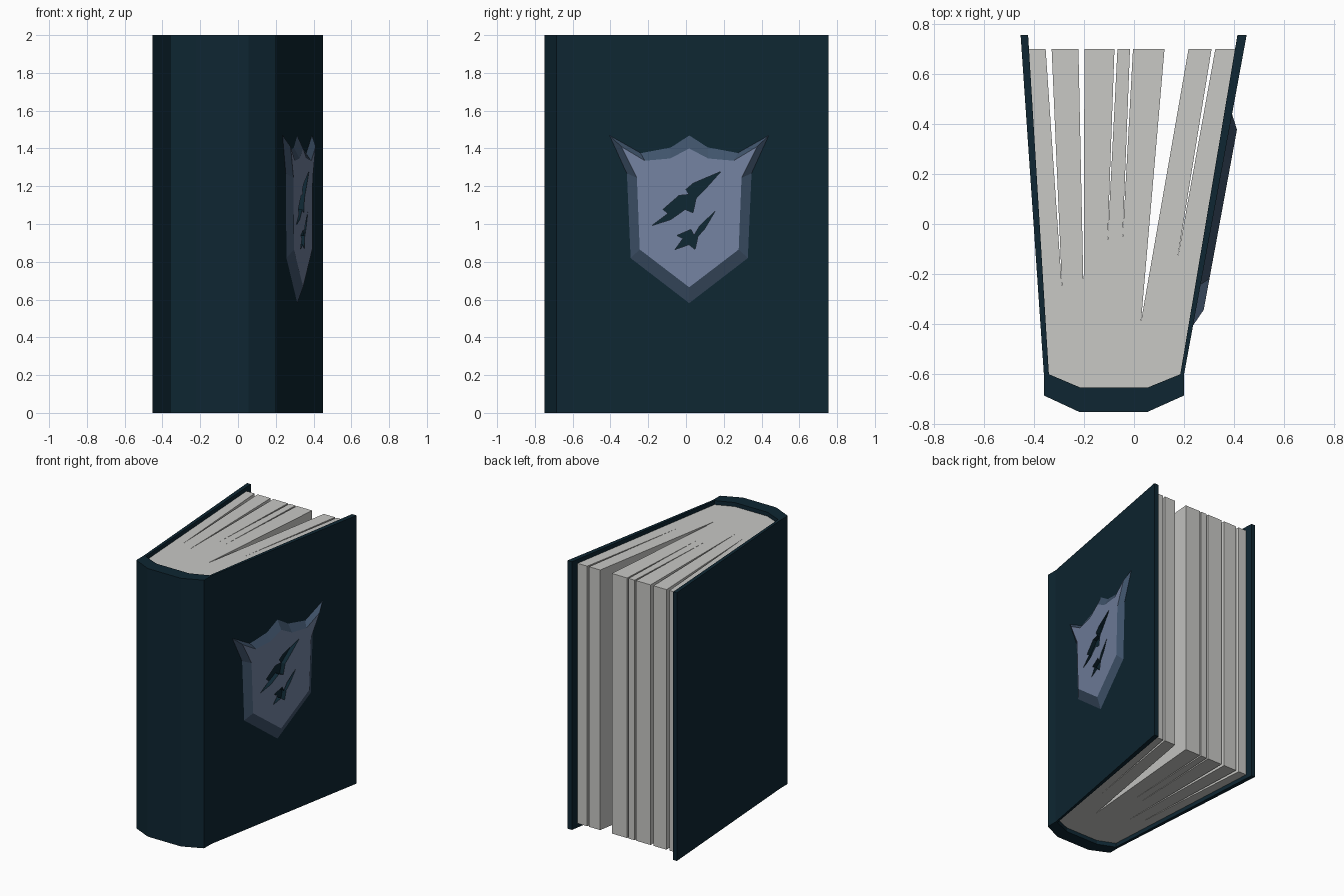
import bpy, bmesh

if "Cube" in bpy.data.objects:
    bpy.data.objects.remove(bpy.data.objects["Cube"])


def material(name, rgb):
    m = bpy.data.materials.new(name)
    m.diffuse_color = (*rgb, 1)
    m.use_nodes = True
    m.node_tree.nodes["Principled BSDF"].inputs["Base Color"].default_value = m.diffuse_color
    return m


COVER = material("dark teal cover", (0.0044, 0.0194, 0.0319))
PAPER = material("grey paper", (0.578, 0.578, 0.558))
FACE = material("steel blue", (0.171, 0.224, 0.352))
RIM = material("dark steel blue", (0.050, 0.086, 0.145))


def finish(name, bm, mats):
    bmesh.ops.recalc_face_normals(bm, faces=bm.faces)
    me = bpy.data.meshes.new(name)
    bm.to_mesh(me)
    bm.free()
    for m in mats:
        me.materials.append(m)
    ob = bpy.data.objects.new(name, me)
    bpy.context.collection.objects.link(ob)
    return ob


def loft(name, bottom, top, mats, side=0, cap=0):
    """Solid between two matching outlines."""
    bm = bmesh.new()
    a = [bm.verts.new(p) for p in bottom]
    b = [bm.verts.new(p) for p in top]
    bm.faces.new(a).material_index = side
    bm.faces.new(b).material_index = cap
    for i in range(len(a)):
        j = (i + 1) % len(a)
        bm.faces.new((a[i], a[j], b[j], b[i])).material_index = side
    return finish(name, bm, mats)


def upright(name, outline, z0, z1, mat):
    return loft(name, [(x, y, z0) for x, y in outline],
                [(x, y, z1) for x, y in outline], [mat])


# Cover boards and faceted spine
upright("left_board", [(-0.36, -0.60), (-0.34, -0.60), (-0.423, 0.755), (-0.453, 0.755)], 0, 2, COVER)
upright("right_board", [(0.185, -0.60), (0.20, -0.60), (0.45, 0.755), (0.413, 0.755)], 0, 2, COVER)
upright("spine", [(-0.36, -0.60), (-0.36, -0.685), (-0.22, -0.75), (0.055, -0.75), (0.20, -0.685),
                  (0.20, -0.60), (0.185, -0.60), (0.055, -0.653), (-0.215, -0.653), (-0.34, -0.60)],
        0, 2, COVER)

# Page block: V-shaped gaps (left x, right x, tip x, tip y) fan out from the spine
GAPS = [(-0.353, -0.329, -0.287, -0.27), (-0.222, -0.198, -0.201, -0.30),
        (-0.078, -0.066, -0.106, -0.085), (-0.016, -0.004, -0.046, -0.07),
        (0.122, 0.218, 0.028, -0.39), (0.310, 0.325, 0.172, -0.15)]
pages = [(0.185, -0.60), (0.055, -0.653), (-0.215, -0.653), (-0.34, -0.60), (-0.42, 0.70)]
for left, right, tip_x, tip_y in GAPS:
    pages += [(left, 0.70), (tip_x, tip_y), (right, 0.70)]
pages.append((0.404, 0.70))
upright("pages", pages, 0.03, 1.97, PAPER)


# Horned shield emblem lying on the slanted right board
def on_board(y, z, h):
    return (0.20 + (y + 0.60) * 0.1845 + h, y, z)


def shield(half, h):
    full = half + [(-y, z) for y, z in half[-2:0:-1]]
    return [on_board(y + 0.017, z, h) for y, z in full]


OUTER = [(0, 1.475), (0.10, 1.41), (0.26, 1.38), (0.428, 1.475), (0.335, 1.27), (0.315, 0.815), (0, 0.573)]
INNER = [(0, 1.40), (0.10, 1.347), (0.235, 1.335), (0.36, 1.41), (0.277, 1.245), (0.262, 0.865), (0, 0.665)]
slots = [FACE, RIM, COVER]
emblem = loft("shield_emblem", shield(OUTER, -0.003), shield(INNER, 0.031), slots, side=1, cap=0)

# Two jagged slashes cut through the shield down to the board
SLASHES = [
    [(0.185, 1.278), (0.10, 1.183), (0.053, 1.135), (0.037, 1.06), (-0.005, 1.077), (-0.08, 1.024),
     (-0.18, 0.992), (-0.095, 1.056), (-0.122, 1.077), (-0.037, 1.151), (0.016, 1.156), (0.0, 1.183),
     (0.037, 1.215)],
    [(0.153, 1.066), (0.10, 0.976), (0.063, 0.934), (0.048, 0.865), (0.016, 0.891), (-0.058, 0.865),
     (-0.016, 0.923), (-0.048, 0.939), (0.026, 0.971), (0.042, 0.939), (0.074, 0.992)]]
for i, pts in enumerate(SLASHES):
    cutter = loft(f"slash_cutter_{i + 1}", [on_board(y, z, -0.02) for y, z in pts],
                  [on_board(y, z, 0.08) for y, z in pts], slots, side=2, cap=2)
    cutter.hide_render = True
    cutter.hide_viewport = True
    mod = emblem.modifiers.new("slash", "BOOLEAN")
    mod.operation = "DIFFERENCE"
    mod.solver = "EXACT"
    mod.object = cutter
